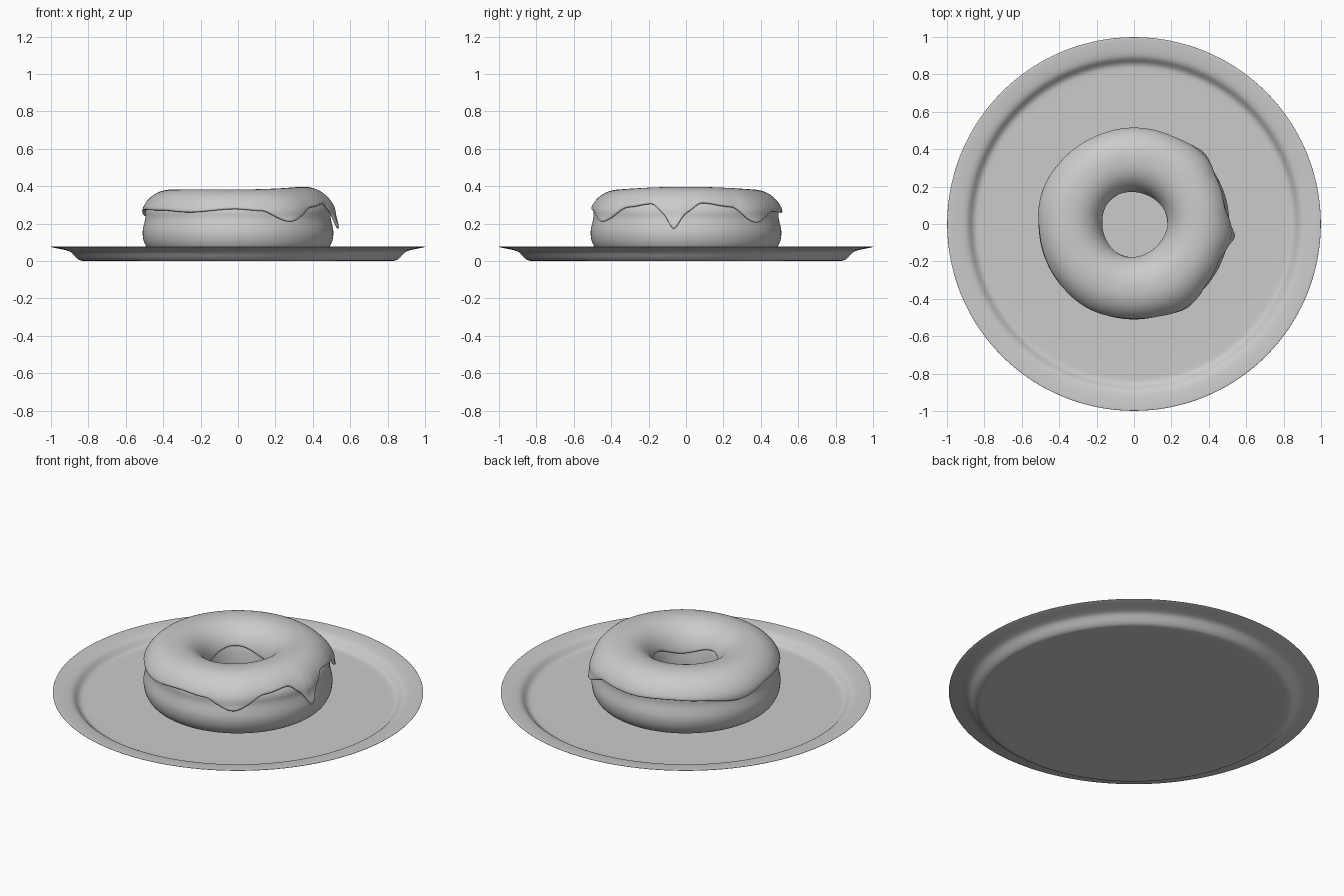
import bpy, bmesh, math

if "Cube" in bpy.data.objects:
    bpy.data.objects.remove(bpy.data.objects["Cube"])


def revolve(name, point, nu, nv, close_v=False, subsurf=1, thickness=0):
    """Skin a grid of rings; point(theta, j) returns (radius, z)."""
    bm = bmesh.new()
    grid = []
    for i in range(nu):
        a = 2 * math.pi * i / nu
        row = []
        for j in range(nv):
            r, z = point(a, j)
            row.append(bm.verts.new((r * math.cos(a), r * math.sin(a), z)))
        grid.append(row)
    for i in range(nu):
        n = (i + 1) % nu
        for j in range(nv if close_v else nv - 1):
            k = (j + 1) % nv
            bm.faces.new((grid[i][j], grid[n][j], grid[n][k], grid[i][k]))
    bmesh.ops.remove_doubles(bm, verts=bm.verts, dist=1e-5)
    for f in bm.faces:
        f.smooth = True
    me = bpy.data.meshes.new(name)
    bm.to_mesh(me)
    bm.free()
    ob = bpy.data.objects.new(name, me)
    bpy.context.collection.objects.link(ob)
    if thickness:
        m = ob.modifiers.new("thickness", 'SOLIDIFY')
        m.thickness = thickness
        m.offset = 1
    m = ob.modifiers.new("smooth", 'SUBSURF')
    m.levels = m.render_levels = subsurf
    return ob


# Plate: underside from centre to rim, then back along the top
plate_profile = [(0, 0), (0.5, 0), (0.82, 0), (0.845, 0.001), (0.868, 0.018),
                 (0.89, 0.046), (0.91, 0.056), (0.95, 0.064), (0.995, 0.073),
                 (1.001, 0.076), (0.998, 0.08), (0.95, 0.077), (0.91, 0.072),
                 (0.885, 0.062), (0.865, 0.037), (0.845, 0.027), (0.82, 0.026),
                 (0.5, 0.026), (0, 0.026)]
revolve("plate", lambda a, j: plate_profile[j], 96, len(plate_profile), subsurf=2)

# Dough cross-section: rounded, squarer below, with a shallow waist outside
RC, ZC, RR, RZ = 0.345, 0.197, 0.163, 0.17


def spow(v, e):
    return math.copysign(abs(v) ** e, v)


def section(t):
    e = 0.9 if math.sin(t) > 0 else 0.66
    r = RC + (RR + 0.005 * (math.sin(t) < 0)) * spow(math.cos(t), e)
    r -= 0.012 * math.exp(-((t - 0.15) / 0.16) ** 2)
    return r, ZC + RZ * spow(math.sin(t), e)


NV = 48
revolve("dough", lambda a, j: section(-math.pi / 2 + 2 * math.pi * (j + 0.5) / NV),
        96, NV, close_v=True)

# Height of the icing's outer edge by angle (degrees)
edge = [(-76, .265), (-58, .205), (-38, .28), (-22, .295), (-13, .25), (-7, .15),
        (-1, .25), (10, .298), (29, .28), (45, .2), (65, .26), (90, .255),
        (115, .262), (135, .257), (159, .235), (185, .27), (215, .268),
        (240, .258), (268, .274), (284, .265)]


def edge_z(a):
    d = math.degrees(a)
    if d > 284:
        d -= 360
    for (a0, z0), (a1, z1) in zip(edge, edge[1:]):
        if a0 <= d <= a1:
            s = (d - a0) / (a1 - a0)
            # straight ramps on the sharp drip, eased waves elsewhere
            if not -13 <= d <= -1:
                s = s * s * (3 - 2 * s)
            return z0 + (z1 - z0) * s
    return 0.26


NI = 30


def icing_point(a, j):
    v = (edge_z(a) - ZC) / RZ
    t0 = math.asin(spow(v, 1 / (0.9 if v > 0 else 0.66)))
    t1 = math.pi - 0.25 - 0.12 * math.sin(3 * a + 1)
    s = j / (NI - 1)
    t = t0 + (t1 - t0) * s
    r, z = section(t)
    # drips stand off the dough; the +x side is a little fuller
    bulge = 0.022 * max(0, min(1, (0.27 - edge_z(a)) / 0.07)) * (1 - s) ** 4
    z += 0.014 * max(0, math.cos(a)) ** 2 * max(0, math.sin(t))
    return r + bulge, z


revolve("icing", icing_point, 180, NI, thickness=0.016)
